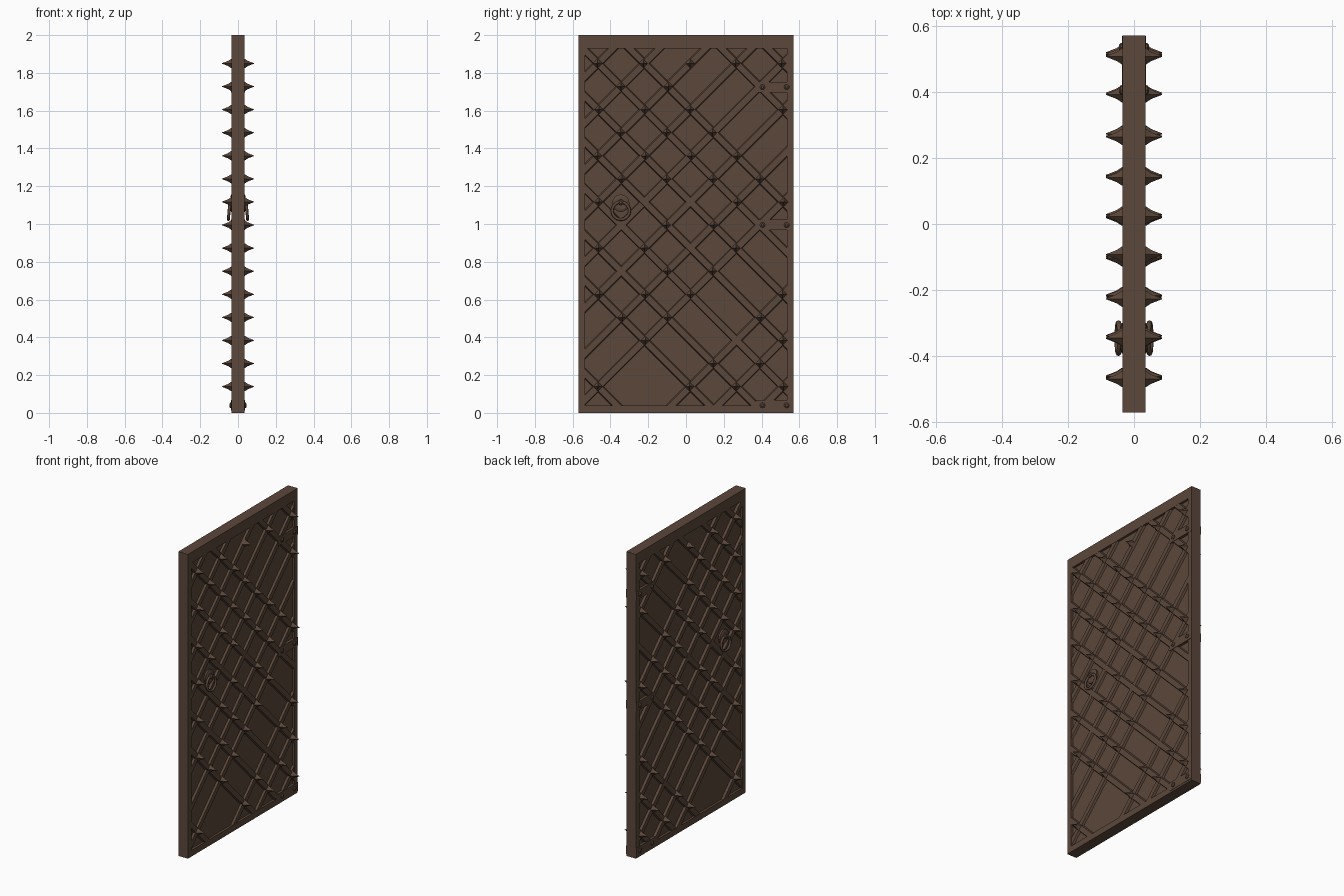
import bpy, bmesh, math, random
from mathutils import Vector, Matrix

if "Cube" in bpy.data.objects:
    bpy.data.objects.remove(bpy.data.objects["Cube"])

random.seed(4)
wood = bpy.data.materials.new("dark_brown")
wood.diffuse_color = (0.105, 0.063, 0.043, 1)
wood.use_nodes = True
wood.node_tree.nodes["Principled BSDF"].inputs["Base Color"].default_value = wood.diffuse_color

Y0, Y1, Z0, Z1 = -0.535, 0.535, 0.04, 1.93   # recessed panel opening
STEP = 0.1222                                # lattice pitch


def finish(name, bm, smooth=False):
    bmesh.ops.recalc_face_normals(bm, faces=bm.faces)
    me = bpy.data.meshes.new(name)
    bm.to_mesh(me)
    bm.free()
    me.materials.append(wood)
    ob = bpy.data.objects.new(name, me)
    bpy.context.collection.objects.link(ob)
    if smooth:
        for p in me.polygons:
            p.use_smooth = True
    return ob


def both_sides(ob):
    m = ob.modifiers.new("other_side", 'MIRROR')
    m.use_axis = (True, False, False)
    return ob


def box(bm, x0, x1, y0, y1, z0, z1):
    mat = Matrix.Translation(((x0 + x1) / 2, (y0 + y1) / 2, (z0 + z1) / 2)) @ \
        Matrix.Diagonal((x1 - x0, y1 - y0, z1 - z0, 1))
    bmesh.ops.create_cube(bm, size=1, matrix=mat)


def lathe_x(bm, y, z, profile, n, turn=0.0):
    """Solid turned about the x direction; profile is (x, radius)."""
    rings = []
    for x, r in profile:
        rings.append([bm.verts.new((x, y + r * math.cos(turn + 2 * math.pi * i / n),
                                    z + r * math.sin(turn + 2 * math.pi * i / n)))
                      for i in range(n)])
    for a, b in zip(rings, rings[1:]):
        for i in range(n):
            bm.faces.new((a[i], a[(i + 1) % n], b[(i + 1) % n], b[i]))
    bm.faces.new(rings[-1])


# Frame
bm = bmesh.new()
T = 0.035
box(bm, -T, T, -0.57, Y0, 0, 2)
box(bm, -T, T, Y1, 0.57, 0, 2)
box(bm, -T, T, Y0, Y1, 0, Z0)
box(bm, -T, T, Y0, Y1, Z1, 2)
finish("door_frame", bm)

# Recessed panel
bm = bmesh.new()
box(bm, -0.02, 0.02, Y0, Y1, Z0, Z1)
finish("door_panel", bm)


def node(i, j):
    return -0.465 + STEP * i, 1.85 - STEP * j


def strip(bm, y, z, slope, top):
    """Diagonal bar through (y, z), clipped to the opening, trapezoid section."""
    ends = sorted((Y0 - y, Y1 - y))
    zs = sorted(((Z0 - z) * slope, (Z1 - z) * slope))
    a, b = max(ends[0], zs[0]), min(ends[1], zs[1])
    if b - a < 0.02:
        return
    d = Vector((0, 1, slope)).normalized()
    n = Vector((0, -slope, 1)).normalized()
    o = Vector((0, y, z))
    p = o + Vector((0, a, a * slope)) - d * 0.02
    q = o + Vector((0, b, b * slope)) + d * 0.02
    sec = [(0.015, -0.023), (top, -0.016), (top, 0.016), (0.015, 0.023)]
    A, B = [[bm.verts.new(e + n * w + Vector((x, 0, 0))) for x, w in sec] for e in (p, q)]
    bm.faces.new(A)
    bm.faces.new(B)
    for i in range(4):
        bm.faces.new((A[i], A[(i + 1) % 4], B[(i + 1) % 4], B[i]))


# Crossing strips, with the gaps left by the missing ones
no_rise, no_fall = {16}, {4, -12}
bm = bmesh.new()
for s in range(0, 24, 2):
    if s not in no_rise:
        strip(bm, *node(s, 0), 1, 0.033)
both_sides(finish("rising_strips", bm))
bm = bmesh.new()
for d in range(-14, 10, 2):
    if d not in no_fall:
        strip(bm, *node(d, 0), -1, 0.0345)
both_sides(finish("falling_strips", bm))

# Spikes on the crossings
bare = {(7, 1), (2, 6), (4, 6), (1, 7), (7, 7), (4, 8), (1, 9), (6, 12)}
bm = bmesh.new()
for j in range(15):
    for i in range(9):
        if (i + j) % 2 or (i, j) in bare or i + j in no_rise:
            continue
        if i - j in no_fall and (i, j) != (4, 0):
            continue
        y, z = node(i, j)
        lathe_x(bm, y + random.uniform(-.007, .007), z,
                [(0.03, 0.025), (0.037, 0.024), (0.052, 0.014), (0.085, 0.001)], 4)
both_sides(finish("spikes", bm))

# Hinge plates with bolts
for k, z in enumerate((1.725, 0.995, 0.04)):
    bm = bmesh.new()
    box(bm, 0.02, 0.037, 0.37, 0.569, z - 0.028, z + 0.028)
    for y in (0.405, 0.533):
        lathe_x(bm, y, z, [(0.03, 0.015), (0.041, 0.014), (0.046, 0.007)], 8)
    both_sides(finish("hinge_%d" % (k + 1), bm))

# Ring handle: backplate, knob and hanging ring
bm = bmesh.new()
lathe_x(bm, -0.345, 1.11, [(0.025, 0.046), (0.036, 0.046), (0.041, 0.034)], 16)
lathe_x(bm, -0.345, 1.115, [(0.03, 0.016), (0.05, 0.014), (0.055, 0.007)], 10)
both_sides(finish("handle_plate", bm))
bm = bmesh.new()
R, r, N, M = 0.046, 0.008, 24, 8
tilt = Matrix.Translation((0.047, -0.345, 1.07)) @ Matrix.Rotation(math.radians(-5), 4, 'Y')
g = [[bm.verts.new(tilt @ Vector((r * math.sin(2 * math.pi * v / M),
                                  (R + r * math.cos(2 * math.pi * v / M)) * math.cos(2 * math.pi * u / N),
                                  (R + r * math.cos(2 * math.pi * v / M)) * math.sin(2 * math.pi * u / N))))
      for v in range(M)] for u in range(N)]
for u in range(N):
    for v in range(M):
        w, t = (u + 1) % N, (v + 1) % M
        bm.faces.new((g[u][v], g[w][v], g[w][t], g[u][t]))
both_sides(finish("handle_ring", bm, True))
